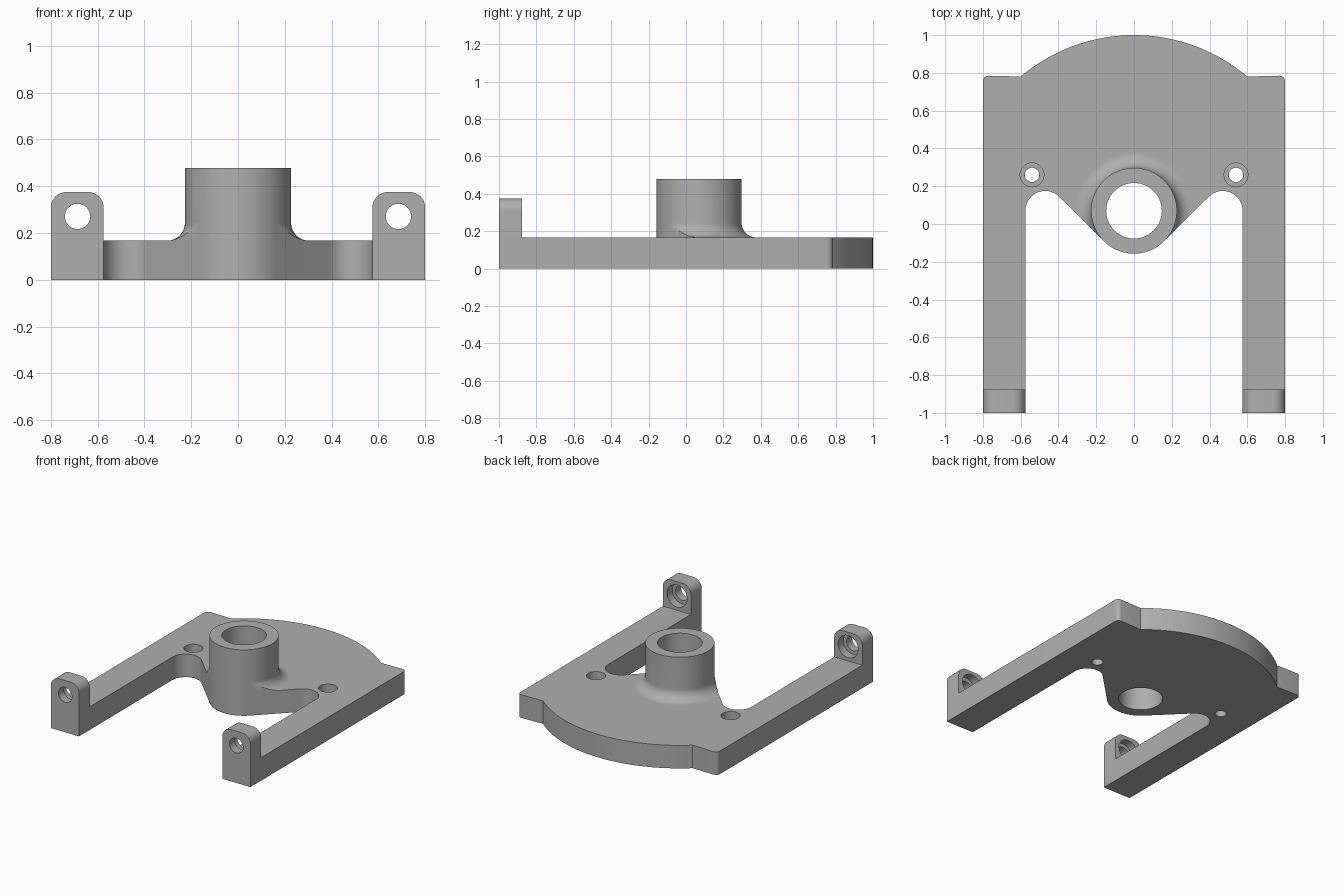
import bpy, bmesh
from math import sin, cos, acos, atan2, pi, radians
from mathutils import Matrix, Vector

if "Cube" in bpy.data.objects:
    bpy.data.objects.remove(bpy.data.objects["Cube"])

TOP = 0.167               # plate thickness
HUB_Y = 0.07              # hub axis
HUB_R, BORE_R, HUB_TOP = 0.227, 0.147, 0.478
FILLET = 0.077
SEGS = 96

grey = bpy.data.materials.new("machined_grey")
grey.use_nodes = True
grey.diffuse_color = (0.43, 0.43, 0.43, 1)
grey.node_tree.nodes["Principled BSDF"].inputs["Base Color"].default_value = (0.43, 0.43, 0.43, 1)


def make_object(name, bm):
    bmesh.ops.recalc_face_normals(bm, faces=bm.faces)
    mesh = bpy.data.meshes.new(name)
    bm.to_mesh(mesh)
    bm.free()
    mesh.materials.append(grey)
    obj = bpy.data.objects.new(name, mesh)
    bpy.context.collection.objects.link(obj)
    return obj


def arc(cx, cy, r, start, end, steps):
    angles = [radians(start + (end - start) * i / steps) for i in range(steps + 1)]
    return [(cx + r * cos(a), cy + r * sin(a)) for a in angles]


def extrude_outline(name, points, offset):
    bm = bmesh.new()
    face = bm.faces.new([bm.verts.new(p) for p in points])
    geom = bmesh.ops.extrude_face_region(bm, geom=[face])["geom"]
    moved = [v for v in geom if isinstance(v, bmesh.types.BMVert)]
    bmesh.ops.translate(bm, verts=moved, vec=offset)
    return make_object(name, bm)


def drill(obj, start, end, radius, segments=48):
    """Cut a round hole between two points."""
    start, end = Vector(start), Vector(end)
    axis = end - start
    turn = axis.to_track_quat('Z', 'Y').to_matrix().to_4x4()
    bm = bmesh.new()
    bmesh.ops.create_cone(bm, cap_ends=True, segments=segments, radius1=radius,
                          radius2=radius, depth=axis.length,
                          matrix=Matrix.Translation((start + end) / 2) @ turn)
    cutter = make_object("drill_cutter", bm)
    cutter.hide_render = True
    mod = obj.modifiers.new("hole", 'BOOLEAN')
    mod.operation, mod.solver, mod.object = 'DIFFERENCE', 'EXACT', cutter
    apply_modifier(obj, mod)
    bpy.data.objects.remove(cutter)


def apply_modifier(obj, mod):
    select_only(obj)
    bpy.ops.object.modifier_apply(modifier=mod.name)


def select_only(obj):
    bpy.ops.object.select_all(action='DESELECT')
    obj.select_set(True)
    bpy.context.view_layer.objects.active = obj


# Base plate: right half of the outline from hub front to rear, then mirrored
back_r, shoulder_y, corner = 0.93, 0.785, 0.03
rear_angle = acos(0.6 / back_r) * 180 / pi
half = arc(0, HUB_Y, HUB_R, -90, -45, 12)
half += arc(0.47, HUB_Y, 0.105, 135, 0, 24)
half += [(0.575, -1), (0.8, -1)]
half += arc(0.8 - corner, shoulder_y - corner, corner, 0, 90, 8)
half += arc(0, HUB_Y, back_r, rear_angle, 90, 32)
outline = half + [(-x, y) for x, y in reversed(half[1:-1])]
plate = extrude_outline("base_plate", [(x, y, 0) for x, y in outline], (0, 0, TOP))
drill(plate, (0, HUB_Y, -0.1), (0, HUB_Y, 0.3), BORE_R, SEGS)
for side in (-1, 1):
    x, y = side * 0.54, 0.26
    drill(plate, (x, y, -0.1), (x, y, 0.3), 0.038)
    drill(plate, (x, y, TOP - 0.08), (x, y, 0.3), 0.063)

# Hub: turned profile whose foot fillet is trimmed by the tapered plate edge
STEPS = 14
bm = bmesh.new()
columns = []
for i in range(SEGS):
    angle = 2 * pi * i / SEGS
    dx, dy = cos(angle), sin(angle)
    off = atan2(abs(dx), -dy) - pi / 4          # angle past the taper tangent
    limit = HUB_R + FILLET
    if off < 1e-6:
        limit = HUB_R
    elif off < pi / 2 - 0.01:
        limit = min(limit, HUB_R / cos(off))
    sweep = acos(max(0, min(1, 1 - (limit - HUB_R) / FILLET)))
    profile = [(BORE_R, TOP), (BORE_R, HUB_TOP), (HUB_R, HUB_TOP)]
    for k in range(STEPS + 1):
        t = sweep * k / STEPS
        profile.append((HUB_R + FILLET * (1 - cos(t)), TOP + FILLET * (1 - sin(t))))
    profile.append((limit, TOP))
    columns.append([bm.verts.new((r * dx, HUB_Y + r * dy, z)) for r, z in profile])
for i, col in enumerate(columns):
    nxt = columns[(i + 1) % SEGS]
    for k in range(len(col) - 1):
        bm.faces.new((col[k], nxt[k], nxt[k + 1], col[k + 1]))
bmesh.ops.remove_doubles(bm, verts=bm.verts, dist=1e-5)
hub = make_object("hub", bm)

# Upright lugs at the arm tips, counterbored from behind
parts = [plate, hub]
lug_r, lug_top = 0.065, 0.375
for side, name in ((1, "left_lug"), (-1, "right_lug")):
    shape = [(0.575, TOP), (0.8, TOP)]
    shape += arc(0.8 - lug_r, lug_top - lug_r, lug_r, 0, 90, 12)
    shape += arc(0.575 + lug_r, lug_top - lug_r, lug_r, 90, 180, 12)
    lug = extrude_outline(name, [(side * x, -1, z) for x, z in shape], (0, 0.123, 0))
    x, z = side * 0.686, 0.271
    drill(lug, (x, -1.1, z), (x, -0.8, z), 0.054)
    drill(lug, (x, -0.937, z), (x, -0.8, z), 0.08)
    parts.append(lug)

for obj in parts:
    select_only(obj)
    bpy.ops.object.shade_smooth_by_angle(angle=radians(30))
